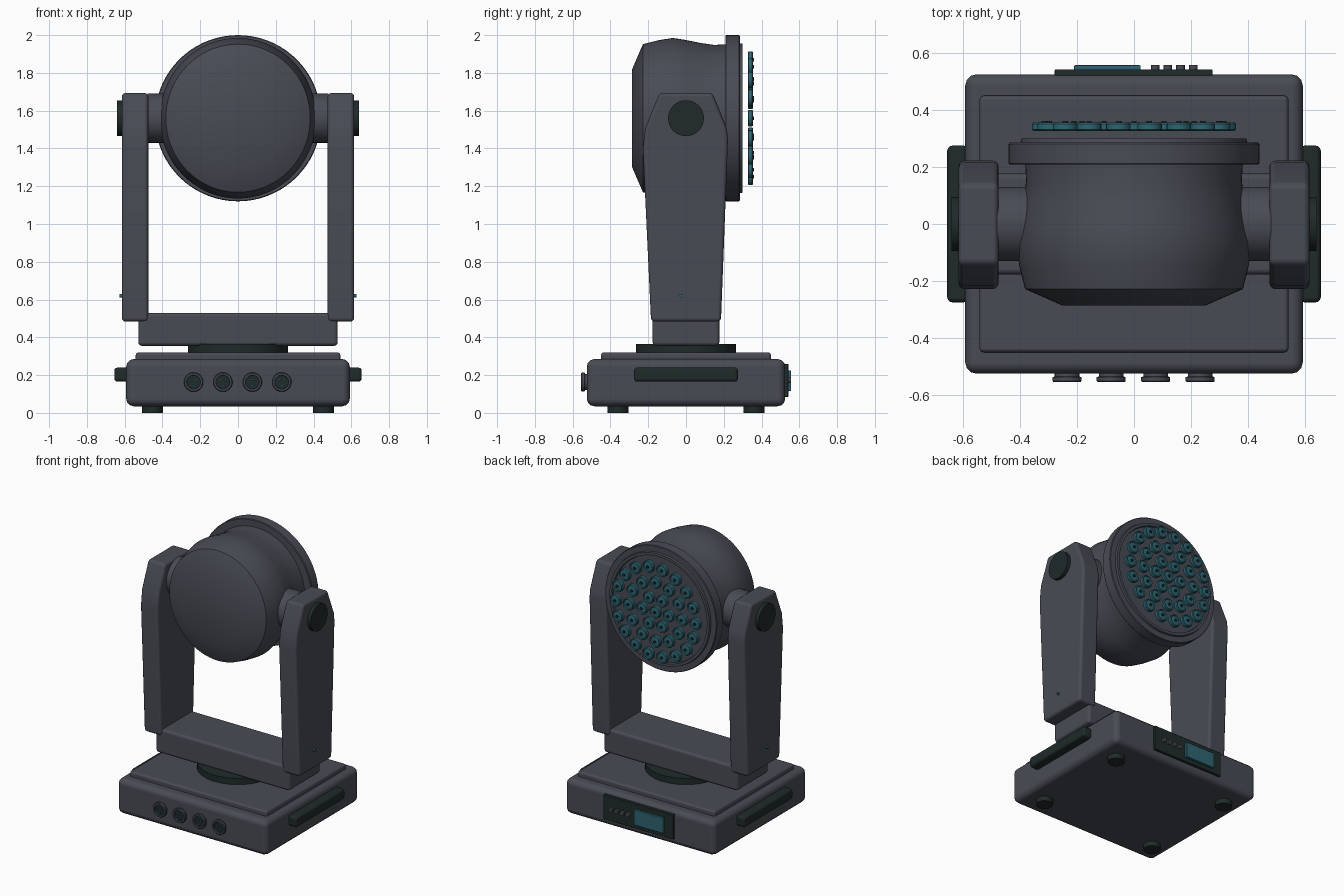
import bpy, bmesh, math
from mathutils import Vector, Matrix

if "Cube" in bpy.data.objects:
    bpy.data.objects.remove(bpy.data.objects["Cube"])


def material(name, rgb):
    m = bpy.data.materials.new(name)
    m.diffuse_color = (*rgb, 1)
    m.use_nodes = True
    m.node_tree.nodes["Principled BSDF"].inputs["Base Color"].default_value = m.diffuse_color
    return m


GREY = material("charcoal grey", (0.066, 0.071, 0.090))
DARK = material("near black", (0.014, 0.023, 0.023))
TEAL = material("teal", (0.027, 0.130, 0.168))


def finish(name, bm, mat, bevel=0, segs=3, angle=35):
    bmesh.ops.recalc_face_normals(bm, faces=bm.faces)
    me = bpy.data.meshes.new(name)
    bm.to_mesh(me)
    bm.free()
    me.materials.append(mat)
    ob = bpy.data.objects.new(name, me)
    bpy.context.collection.objects.link(ob)
    me.shade_smooth()
    me.set_sharp_from_angle(angle=math.radians(angle))
    if bevel:
        b = ob.modifiers.new("rounded edges", 'BEVEL')
        b.width, b.segments = bevel, segs
        b.limit_method = 'ANGLE'
        b.harden_normals = True
    return ob


def box(name, x, y, z, mat, bevel=0):
    """Box from (min, max) pairs."""
    bm = bmesh.new()
    bmesh.ops.create_cube(bm, size=1)
    for v in bm.verts:
        v.co = [a[0] + (c + 0.5) * (a[1] - a[0]) for a, c in zip((x, y, z), v.co)]
    return finish(name, bm, mat, bevel)


def lathe(name, profile, mat, centres=((0, 0, 0),), axis=(0, 0, 1), n=32, angle=35):
    """Spin (radius, height) points round an axis, once for each centre."""
    bm = bmesh.new()
    turn = Vector((0, 0, 1)).rotation_difference(Vector(axis)).to_matrix().to_4x4()
    for c in centres:
        m = Matrix.Translation(c) @ turn
        rings = []
        for r, h in profile:
            rings.append([bm.verts.new(m @ Vector((r * math.cos(2 * math.pi * i / n),
                                                   r * math.sin(2 * math.pi * i / n), h)))
                          for i in range(n)])
        for a, b in zip(rings, rings[1:]):
            for i in range(n):
                j = (i + 1) % n
                bm.faces.new((a[i], a[j], b[j], b[i]))
        bm.faces.new(rings[0])
        bm.faces.new(rings[-1])
    return finish(name, bm, mat, angle=angle)


def disc(name, r, h0, h1, mat, centres=((0, 0, 0),), axis=(0, 0, 1), n=32):
    return lathe(name, [(r, h0), (r, h1)], mat, centres, axis, n)


# Base with lid and feet
box("base", (-0.592, 0.592), (-0.525, 0.525), (0.035, 0.285), GREY, 0.04)
box("base_lid", (-0.542, 0.542), (-0.45, 0.45), (0.27, 0.32), GREY, 0.015)
disc("feet", 0.055, 0, 0.045, DARK,
     [(sx * 0.453, sy * 0.36, 0) for sx in (-1, 1) for sy in (-1, 1)])
disc("pan_bearing", 0.265, 0.31, 0.365, DARK, n=48)

# Rear control panel
box("control_panel", (-0.278, 0.275), (0.51, 0.542), (0.085, 0.26), DARK, 0.004)
box("display", (-0.21, 0.023), (0.53, 0.557), (0.115, 0.225), TEAL, 0.004)
disc("buttons", 0.015, 0.53, 0.557, GREY,
     [(x, 0, 0.172) for x in (0.074, 0.119, 0.163, 0.208)], (0, 1, 0), 16)

# Front sockets with pins
sockets = [(x, 0, 0.163) for x in (-0.235, -0.08, 0.076, 0.232)]
lathe("sockets", [(0.043, 0.51), (0.043, 0.535), (0.051, 0.537), (0.051, 0.55),
                  (0.047, 0.555), (0.037, 0.555), (0.036, 0.54)], GREY, sockets, (0, -1, 0))
disc("socket_inserts", 0.036, 0.535, 0.545, DARK, sockets, (0, -1, 0))
disc("socket_pins", 0.0065, 0.54, 0.554, TEAL,
     [(x + 0.02 * math.cos(a), 0, z + 0.02 * math.sin(a)) for x, _, z in sockets
      for a in (math.pi / 4, math.pi * 3 / 4, math.pi * 3 / 2)], (0, -1, 0), 10)

# Yoke beam
box("yoke_beam", (-0.528, 0.528), (-0.177, 0.177), (0.355, 0.53), GREY, 0.02)

# Yoke arms and side fittings
ARM = [(-0.185, 0.483), (0.185, 0.483), (0.222, 1.45), (0.215, 1.51),
       (0.14, 1.694), (-0.14, 1.694), (-0.215, 1.51), (-0.228, 1.40)]
for side, s in (("left", -1), ("right", 1)):
    bm = bmesh.new()
    face = bm.faces.new([bm.verts.new((s * 0.475, y, z)) for y, z in ARM])
    ext = bmesh.ops.extrude_face_region(bm, geom=[face])["geom"]
    bmesh.ops.translate(bm, vec=(s * 0.14, 0, 0),
                        verts=[g for g in ext if isinstance(g, bmesh.types.BMVert)])
    finish(side + "_yoke_arm", bm, GREY, 0.02)
    box(side + "_handle", sorted((s * 0.58, s * 0.655)), (-0.275, 0.275),
        (0.165, 0.24), DARK, 0.018)
    disc(side + "_tilt_shaft", 0.13, 0.34, 0.48, GREY, [(0, 0, 1.56)], (s, 0, 0), 48)
    disc(side + "_tilt_cap", 0.095, 0.60, 0.64, DARK, [(0, 0, 1.56)], (s, 0, 0), 40)
    disc(side + "_indicator", 0.009, 0.60, 0.628, TEAL, [(0, -0.025, 0.62)], (s, 0, 0), 12)

# Head shell
HEAD = [(0.26, -0.285), (0.392, -0.228), (0.412, -0.15), (0.425, -0.07), (0.414, 0.0),
        (0.398, 0.08), (0.388, 0.15), (0.392, 0.22)]
shell = lathe("head_shell", HEAD, GREY, [(0, 0, 1.56)], (0, 1, 0), 72, 50)
shell.scale.x = 0.975

# Bezel with a recessed lens plate
lathe("head_bezel", [(0.38, 0.208), (0.436, 0.208), (0.44, 0.213), (0.44, 0.28),
                     (0.436, 0.285), (0.397, 0.285), (0.394, 0.30), (0.375, 0.30),
                     (0.372, 0.285)], GREY, [(0, 0, 1.56)], (0, 1, 0), 72)

# Lens array in concentric rings
lenses = [(0, 0, 1.56)]
for ring in (1, 2, 3):
    for i in range(6 * ring):
        a = 2 * math.pi * i / (6 * ring)
        lenses.append((0.105 * ring * math.cos(a), 0, 1.56 + 0.105 * ring * math.sin(a)))
lathe("lenses", [(0.036, 0.327), (0.043, 0.331), (0.043, 0.35), (0.038, 0.356),
                 (0.034, 0.349), (0.015, 0.352)], TEAL, lenses, (0, 1, 0), 24)
disc("lens_emitters", 0.009, 0.348, 0.361, DARK, lenses, (0, 1, 0), 12)
